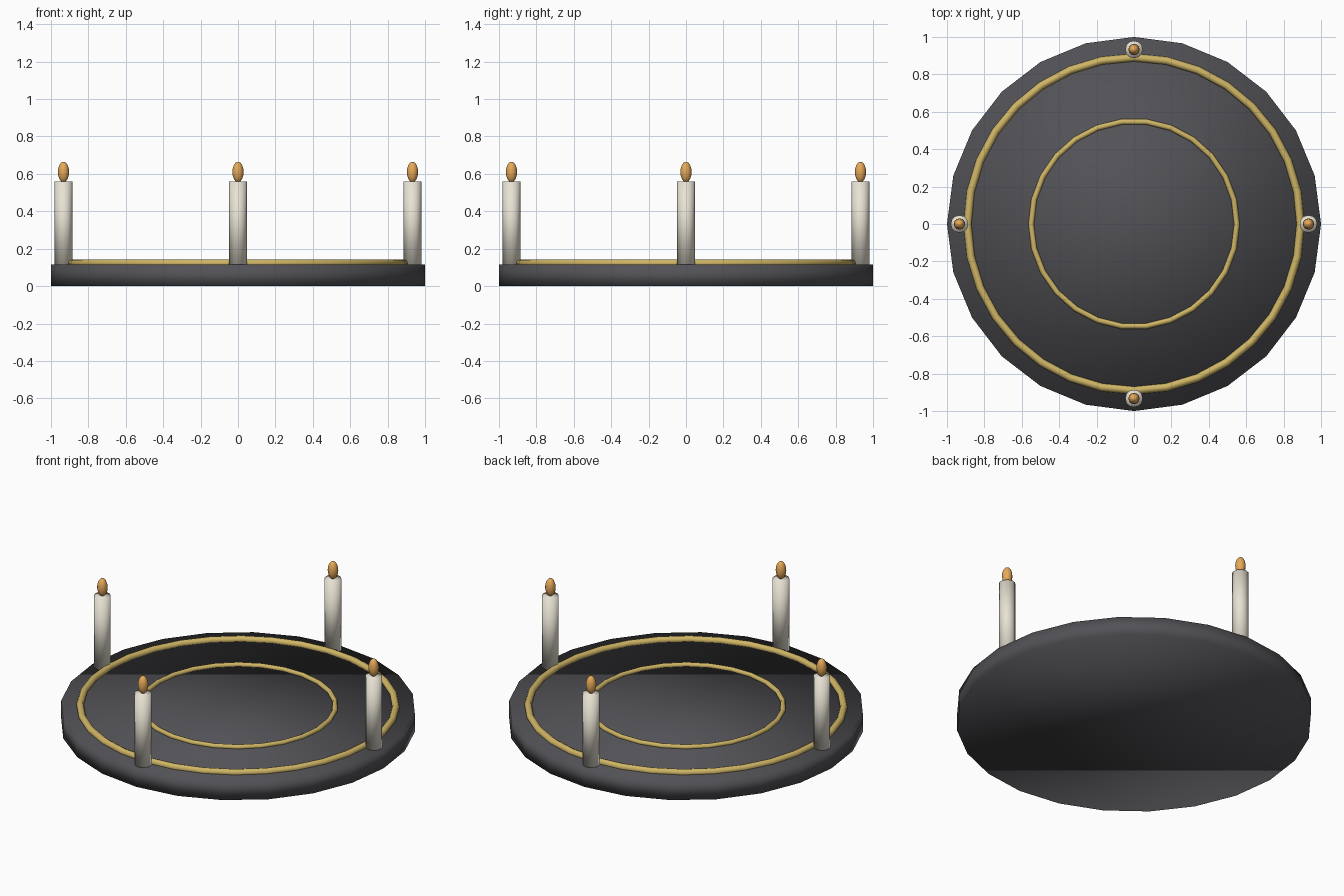
import bpy
import math

if "Cube" in bpy.data.objects:
    bpy.data.objects.remove(bpy.data.objects["Cube"])


def material(name, rgb):
    mat = bpy.data.materials.new(name)
    mat.diffuse_color = (*rgb, 1.0)
    mat.use_nodes = True
    mat.node_tree.nodes["Principled BSDF"].inputs["Base Color"].default_value = mat.diffuse_color
    return mat


STONE = material("dark_stone", (0.085, 0.085, 0.095))
GOLD = material("gold", (0.62, 0.46, 0.13))
WAX = material("wax", (0.80, 0.76, 0.65))
FLAME = material("flame", (0.80, 0.40, 0.10))


def finish(name, mat):
    """Name, colour and smooth the object that was just added."""
    obj = bpy.context.object
    obj.name = obj.data.name = name
    obj.data.materials.append(mat)
    bpy.ops.object.shade_smooth()
    return obj


def ring(name, radius, thickness, z, sides):
    bpy.ops.mesh.primitive_torus_add(
        major_radius=radius, minor_radius=thickness,
        major_segments=sides, minor_segments=8, location=(0, 0, z))
    finish(name, GOLD)


# Round 24-sided base slab
BASE_TOP = 0.115
bpy.ops.mesh.primitive_cylinder_add(
    vertices=24, radius=1.0, depth=BASE_TOP, location=(0, 0, BASE_TOP / 2))
finish("base_disc", STONE)

# Inlaid gold rings
ring("outer_ring", 0.89, 0.021, 0.122, 32)
ring("inner_ring", 0.55, 0.015, 0.122, 26)

# Four candles with flames around the rim
CANDLE_TOP = 0.56
for i in range(4):
    a = i * math.pi / 2
    x, y = 0.933 * math.cos(a), 0.933 * math.sin(a)
    bpy.ops.mesh.primitive_cone_add(
        vertices=12, radius1=0.047, radius2=0.047, depth=CANDLE_TOP - BASE_TOP,
        location=(x, y, (CANDLE_TOP + BASE_TOP) / 2))
    finish(f"candle_{i + 1}", WAX)
    bpy.ops.mesh.primitive_uv_sphere_add(
        segments=12, ring_count=8, radius=1.0, location=(x, y, 0.61))
    finish(f"flame_{i + 1}", FLAME).scale = (0.03, 0.03, 0.055)
